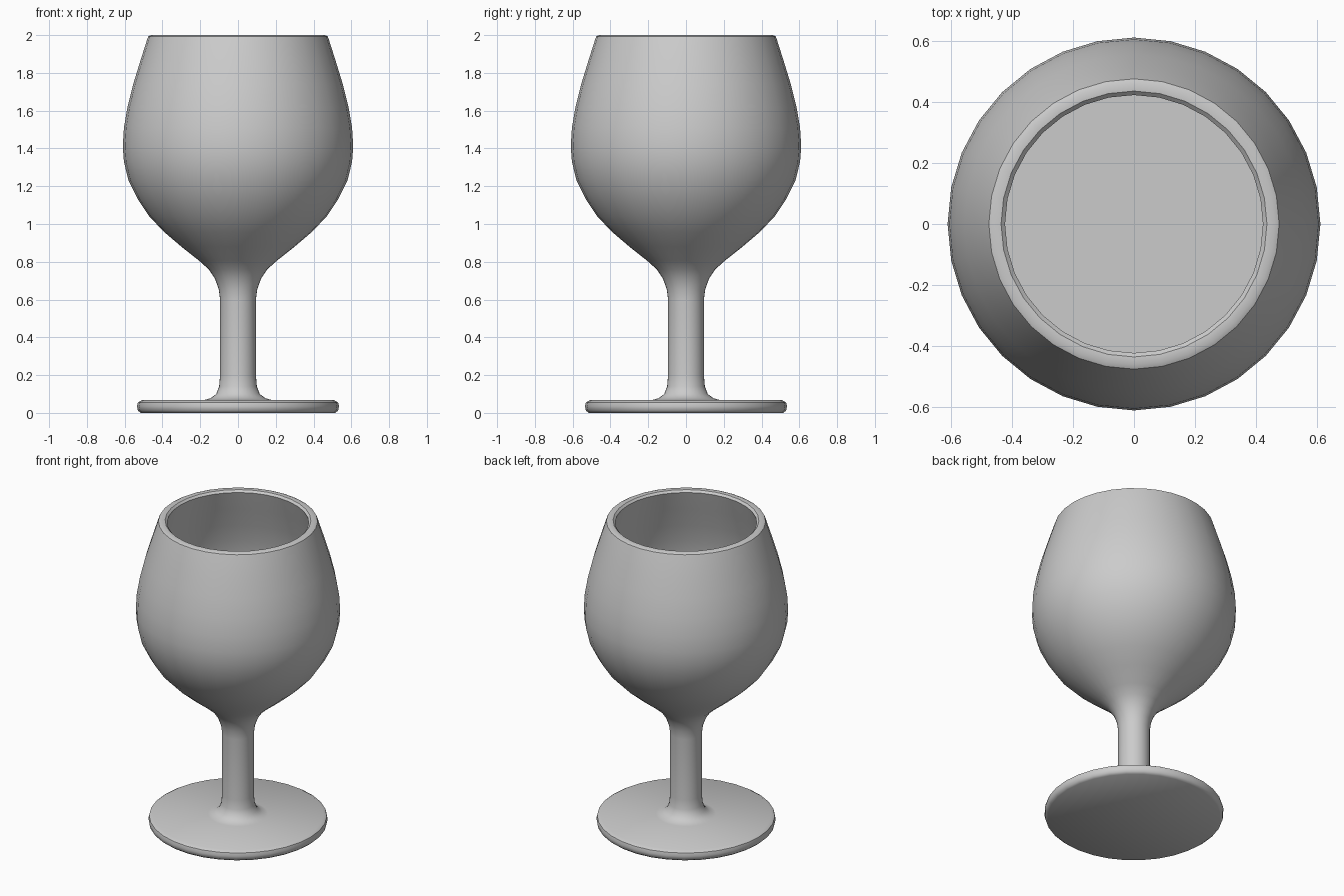
import bpy, bmesh, math

if "Cube" in bpy.data.objects:
    bpy.data.objects.remove(bpy.data.objects["Cube"])

SEGMENTS = 32


def lathe(name, profile, angle=40):
    """Revolve (radius, z) points around z; radius 0 makes a pole."""
    bm = bmesh.new()
    rings = []
    for r, z in profile:
        n = 1 if r == 0 else SEGMENTS
        rings.append([bm.verts.new((r * math.cos(2 * math.pi * i / SEGMENTS),
                                    r * math.sin(2 * math.pi * i / SEGMENTS), z))
                      for i in range(n)])
    for a, b in zip(rings, rings[1:]):
        for i in range(SEGMENTS):
            j = (i + 1) % SEGMENTS
            quad = [a[i % len(a)], a[j % len(a)], b[j % len(b)], b[i % len(b)]]
            bm.faces.new(list(dict.fromkeys(quad)))
    bmesh.ops.recalc_face_normals(bm, faces=bm.faces)
    mesh = bpy.data.meshes.new(name)
    bm.to_mesh(mesh)
    bm.free()
    obj = bpy.data.objects.new(name, mesh)
    bpy.context.collection.objects.link(obj)
    bpy.ops.object.select_all(action='DESELECT')
    obj.select_set(True)
    bpy.context.view_layer.objects.active = obj
    bpy.ops.object.shade_smooth_by_angle(angle=math.radians(angle))
    return obj


# Foot and stem profile, from the underside up
foot_stem = [(0, 0), (0.515, 0), (0.53, 0.012), (0.535, 0.035), (0.53, 0.055),
             (0.51, 0.067), (0.18, 0.068), (0.145, 0.078), (0.115, 0.1),
             (0.1, 0.14), (0.095, 0.2), (0.095, 0.6)]

# Outer bowl, flaring from the stem to the widest ring and back in
outer_bowl = [(0.102, 0.655), (0.122, 0.71), (0.155, 0.76), (0.205, 0.805),
              (0.3, 0.88), (0.39, 0.957), (0.47, 1.04), (0.53, 1.13),
              (0.58, 1.23), (0.604, 1.33), (0.61, 1.41), (0.604, 1.51),
              (0.585, 1.62), (0.555, 1.74), (0.515, 1.87), (0.48, 1.98)]

# Rounded rim, inner wall and flat inner surface
rim_inside = [(0.475, 1.993), (0.46, 2.0), (0.435, 1.998), (0.422, 1.985),
              (0.46, 1.86), (0.503, 1.73), (0.533, 1.615), (0.552, 1.51),
              (0.557, 1.41), (0.552, 1.33), (0.542, 1.28), (0, 1.28)]

lathe("wine_glass", foot_stem + outer_bowl + rim_inside)
